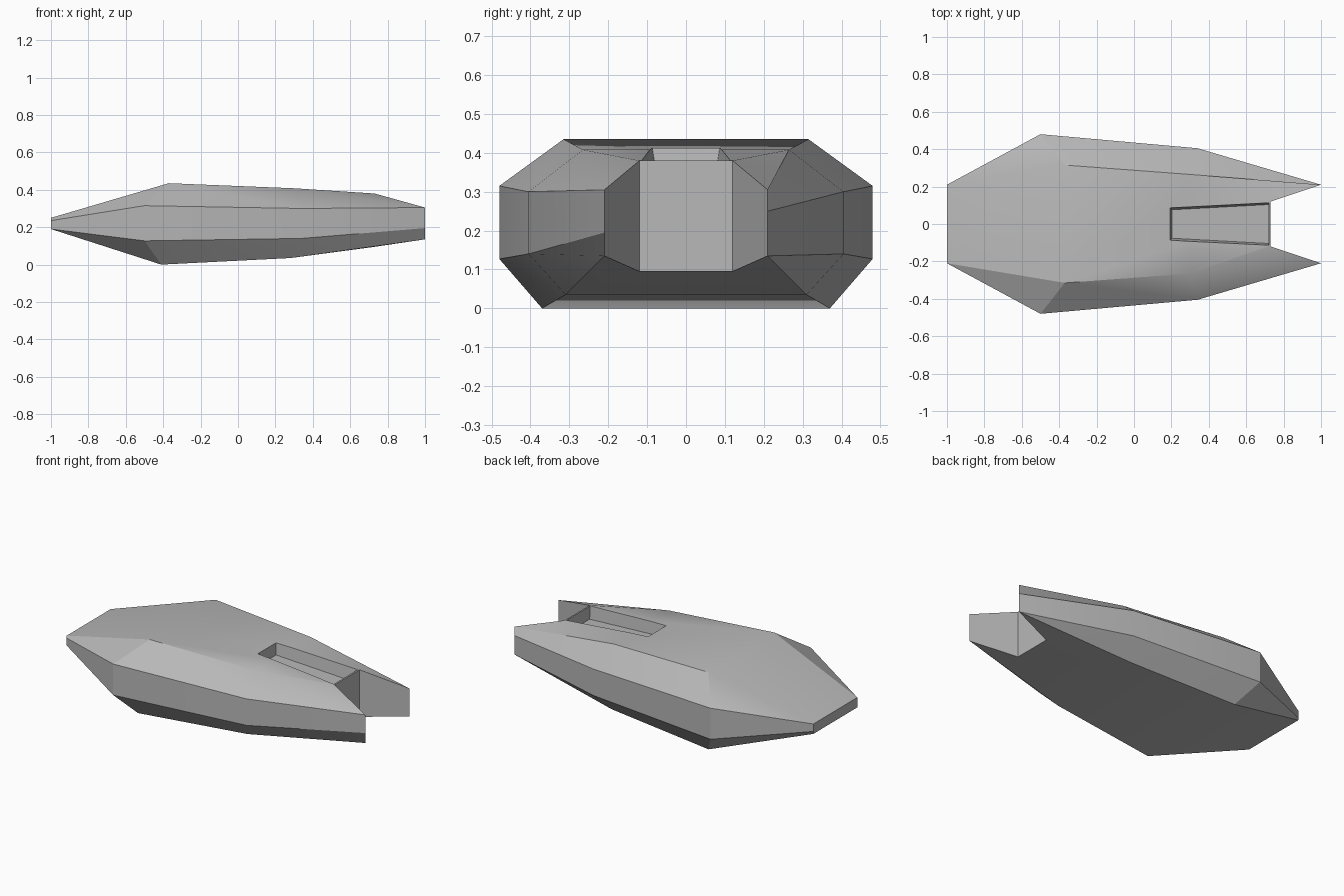
import bpy
import bmesh
import math

cube = bpy.data.objects.get("Cube")
if cube:
    bpy.data.objects.remove(cube, do_unlink=True)

grey = bpy.data.materials.new("hull_grey")
grey.use_nodes = True
colour = (0.48, 0.48, 0.48, 1)
grey.diffuse_color = colour
grey.node_tree.nodes["Principled BSDF"].inputs["Base Color"].default_value = colour


def make_object(name, polygons):
    """Build a closed mesh from polygons given as corner points, sharing equal corners."""
    bm = bmesh.new()
    shared = {}
    for points in polygons:
        corners = []
        for p in points:
            if p not in shared:
                shared[p] = bm.verts.new(p)
            if shared[p] not in corners:
                corners.append(shared[p])
        if len(corners) > 2:
            bm.faces.new(corners)
    bmesh.ops.recalc_face_normals(bm, faces=bm.faces)
    mesh = bpy.data.meshes.new(name)
    bm.to_mesh(mesh)
    bm.free()
    mesh.materials.append(grey)
    obj = bpy.data.objects.new(name, mesh)
    bpy.context.collection.objects.link(obj)
    return obj


def hull_side(s):
    """Four lengthwise rails of one side, nose to prong tip, and the inner prong root."""
    nose_up, nose_low, tip_up, tip_low = (
        (0.25, 0.205, 0.25, 0.135) if s > 0 else (0.235, 0.19, 0.305, 0.195))
    rails = [
        [(-1, 0.21, 0.25), (-0.37, 0.315, 0.435), (0.30, 0.265, 0.408), (1, 0.21, 0.305)],
        [(-1, 0.21, nose_up), (-0.5, 0.48, 0.315), (0.34, 0.405, 0.30), (1, 0.21, tip_up)],
        [(-1, 0.21, nose_low), (-0.5, 0.48, 0.127), (0.34, 0.405, 0.14), (1, 0.21, tip_low)],
        [(-1, 0.21, 0.19), (-0.41, 0.37, 0), (0.28, 0.31, 0.035), (1, 0.21, 0.135)],
    ]
    rails = [[(x, s * y, z) for x, y, z in rail] for rail in rails]
    root = [(0.73, s * 0.12, 0.38), (0.73, s * 0.12, 0.095)]
    return rails, root


# Hull: side panels, chamfers and the inner walls of the prongs
left, left_root = hull_side(1)
right, right_root = hull_side(-1)
polygons = []
for rails, root in ((left, left_root), (right, right_root)):
    for a, b in zip(rails, rails[1:]):
        for i in range(3):
            polygons.append([a[i], a[i + 1], b[i + 1], b[i]])
    polygons.append([root[0]] + [rail[3] for rail in rails] + [root[1]])

# Deck and belly, with the prong triangles
for k, r in ((0, 0), (3, 1)):
    a, b = left[k], right[k]
    for i in range(2):
        polygons.append([a[i], a[i + 1], b[i + 1], b[i]])
    polygons.append([a[2], left_root[r], right_root[r], b[2]])
    polygons.append([a[2], a[3], left_root[r]])
    polygons.append([b[2], b[3], right_root[r]])

# Blunt nose and the wall between the prongs
polygons.append([rail[0] for rail in left] + [rail[0] for rail in reversed(right)])
polygons.append(left_root + right_root[::-1])
hull = make_object("hull", polygons)

# Tapered slot in the deck, widening towards the prongs
def slot_ring(x0, x1, w0, w1, z0, z1):
    return [(x0, -w0, z0), (x1, -w1, z1), (x1, w1, z1), (x0, w0, z0)]

upper = slot_ring(0.188, 0.723, 0.094, 0.121, 0.46, 0.44)
lower = slot_ring(0.202, 0.718, 0.076, 0.104, 0.345, 0.305)
sides = [[upper[i], upper[(i + 1) % 4], lower[(i + 1) % 4], lower[i]] for i in range(4)]
cutter = make_object("slot_cutter", sides + [upper, lower])
cutter.hide_render = True

bpy.ops.object.select_all(action='DESELECT')
hull.select_set(True)
bpy.context.view_layer.objects.active = hull
cut = hull.modifiers.new("slot", 'BOOLEAN')
cut.operation = 'DIFFERENCE'
cut.solver = 'EXACT'
cut.object = cutter
bpy.ops.object.modifier_apply(modifier=cut.name)
bpy.data.objects.remove(cutter, do_unlink=True)

bpy.ops.object.shade_smooth_by_angle(angle=math.radians(25))
